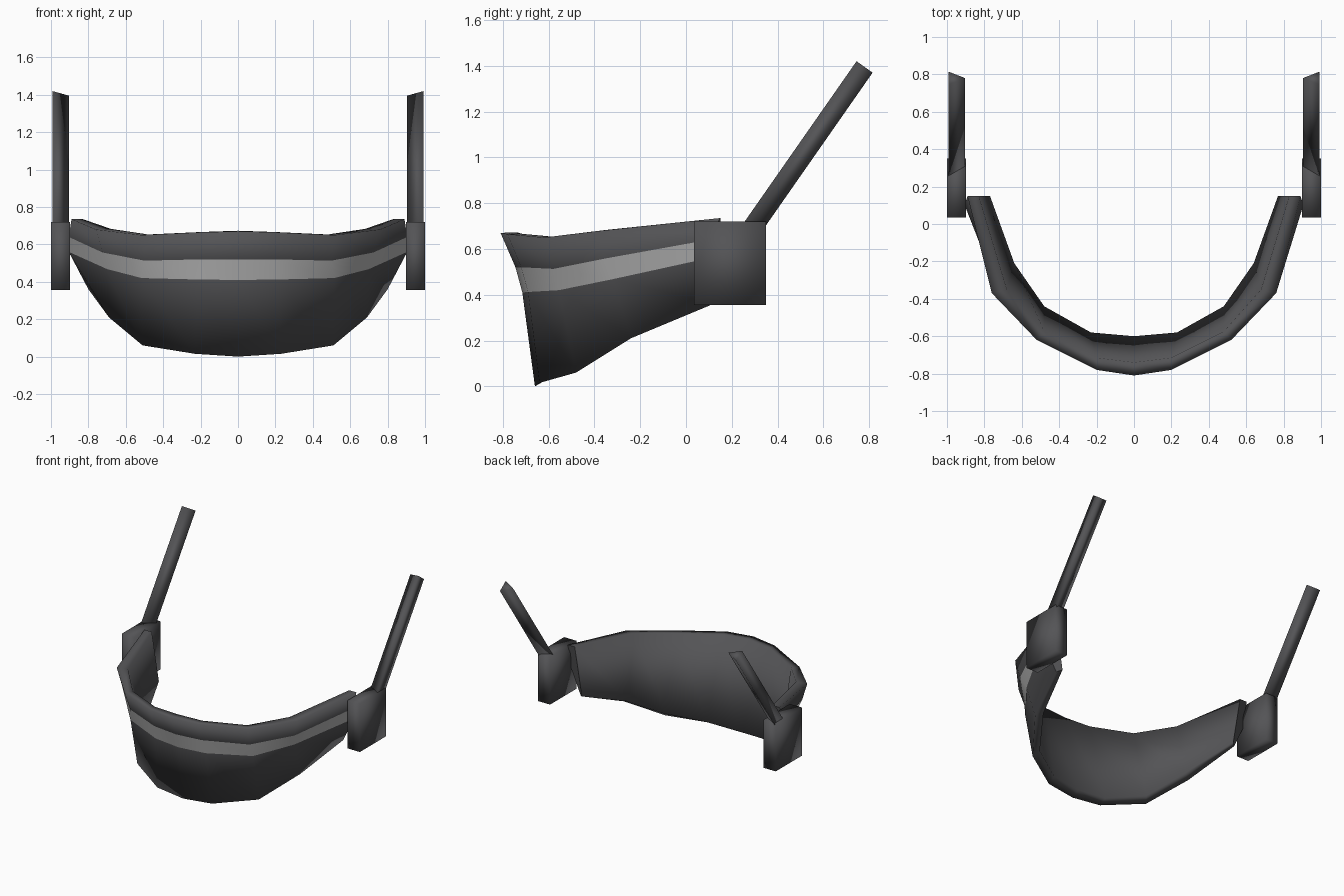
import bpy, bmesh
from mathutils import Vector

if "Cube" in bpy.data.objects:
    bpy.data.objects.remove(bpy.data.objects["Cube"])


def material(name, colour):
    m = bpy.data.materials.new(name)
    m.diffuse_color = (*colour, 1)
    m.use_nodes = True
    m.node_tree.nodes["Principled BSDF"].inputs["Base Color"].default_value = m.diffuse_color
    return m


DARK = material("dark grey", (.088, .088, .093))
PALE = material("pale grey", (.47, .47, .47))


def make(name, verts, faces, mats):
    mesh = bpy.data.meshes.new(name)
    mesh.from_pydata(verts, [], faces)
    for m in mats:
        mesh.materials.append(m)
    bm = bmesh.new()
    bm.from_mesh(mesh)
    bmesh.ops.recalc_face_normals(bm, faces=bm.faces)
    for f in bm.faces:
        f.smooth = True
    bm.to_mesh(mesh)
    bm.free()
    ob = bpy.data.objects.new(name, mesh)
    bpy.context.collection.objects.link(ob)
    return ob


# Curved guard: cross-sections from the centre to the right end, each listed as
# outer top, stripe top, stripe bottom, outer bottom, inner bottom, inner top
half = [
    [(0, -.81, .67), (0, -.745, .52), (0, -.715, .41),
     (0, -.66, .0), (0, -.60, .035), (0, -.74, .673)],
    [(.20, -.78, .665), (.20, -.72, .52), (.21, -.69, .412),
     (.23, -.64, .015), (.23, -.58, .045), (.20, -.715, .666)],
    [(.52, -.62, .65), (.50, -.58, .513), (.515, -.555, .42),
     (.51, -.48, .06), (.48, -.44, .095), (.48, -.575, .653)],
    [(.76, -.37, .68), (.725, -.36, .557), (.70, -.32, .468),
     (.69, -.24, .21), (.64, -.21, .235), (.68, -.35, .683)],
    [(.89, .15, .735), (.905, .10, .64), (.905, .10, .56),
     (.80, .12, .36), (.77, .15, .375), (.83, .15, .735)],
]
sections = [[(-x, y, z) for x, y, z in s] for s in half[:0:-1]] + half
n = 6
verts = [p for s in sections for p in s]
faces, stripe = [], []
for i in range(len(sections) - 1):
    for j in range(n):
        k = (j + 1) % n
        faces.append((i * n + j, i * n + k, (i + 1) * n + k, (i + 1) * n + j))
        stripe.append(j == 1)
last = (len(sections) - 1) * n
faces += [tuple(range(n)), tuple(range(last, last + n))]
stripe += [False, False]
guard = make("curved_guard", verts, faces, [DARK, PALE])
for poly, pale in zip(guard.data.polygons, stripe):
    poly.material_index = int(pale)

# Crisp borders around the stripe and the end caps, smooth elsewhere
bm = bmesh.new()
bm.from_mesh(guard.data)
for e in bm.edges:
    mixed = len({f.material_index for f in e.link_faces}) > 1
    cap = any(len(f.verts) == n for f in e.link_faces)
    e.smooth = not (mixed or cap)
bm.to_mesh(guard.data)
bm.free()

for side, label in ((1, "right"), (-1, "left")):
    # Hinge block at the end of the guard
    block = [(side * x, y, z) for x in (.897, 1.0)
             for y in (.035, .35) for z in (.355, .72)]
    make(label + "_hinge_block", block,
         [(0, 1, 3, 2), (4, 5, 7, 6), (0, 1, 5, 4),
          (2, 3, 7, 6), (0, 2, 6, 4), (1, 3, 7, 5)], [DARK])

    # Three-sided arm rising backwards from the block
    top = [Vector((.993, .745, 1.42)), Vector((.993, .815, 1.37)),
           Vector((.903, .78, 1.395))]
    run = Vector((0, -.52, -.745))
    arm = [Vector((side * p.x, p.y, p.z)) for p in top + [t + run for t in top]]
    make(label + "_arm", arm,
         [(0, 1, 2), (3, 4, 5), (0, 1, 4, 3), (1, 2, 5, 4), (2, 0, 3, 5)], [DARK])
